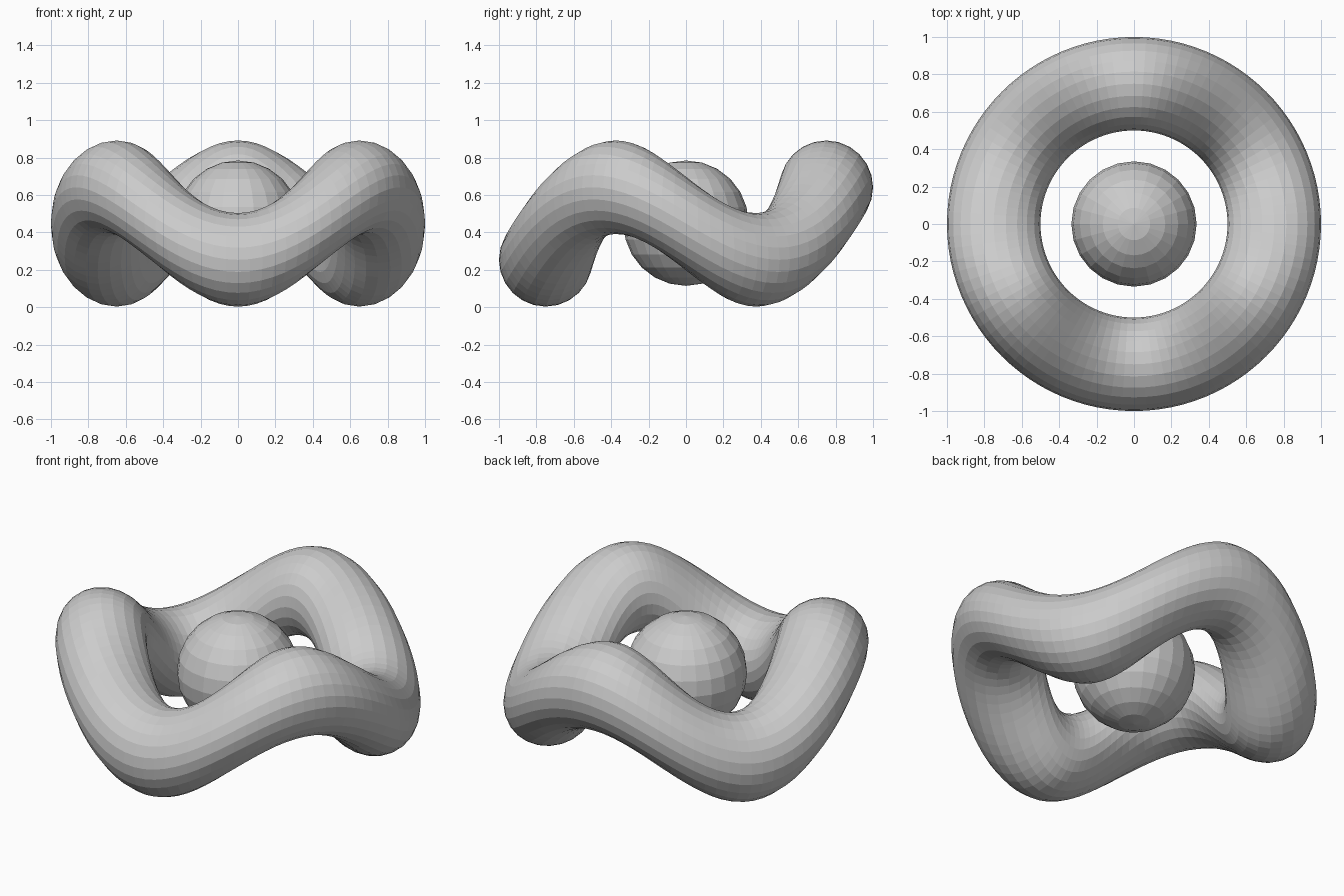
import bpy
import math

if "Cube" in bpy.data.objects:
    bpy.data.objects.remove(bpy.data.objects["Cube"])

MID_Z = 0.447
WAVE = 0.194

# Wavy ring: a torus lifted and lowered three times around its circumference
bpy.ops.mesh.primitive_torus_add(major_segments=96, minor_segments=24,
                                 major_radius=0.75, minor_radius=0.25)
ring = bpy.context.object
ring.name = "wavy_ring"
for v in ring.data.vertices:
    angle = math.atan2(v.co.y, v.co.x)
    v.co.z += MID_Z - WAVE * math.sin(3 * angle)

# Ball floating in the middle
bpy.ops.mesh.primitive_uv_sphere_add(segments=24, ring_count=12, radius=0.335,
                                     location=(0, 0, MID_Z + 0.002))
ball = bpy.context.object
ball.name = "centre_ball"

# Faceted look on both parts
for part in (ring, ball):
    part.data.shade_flat()
